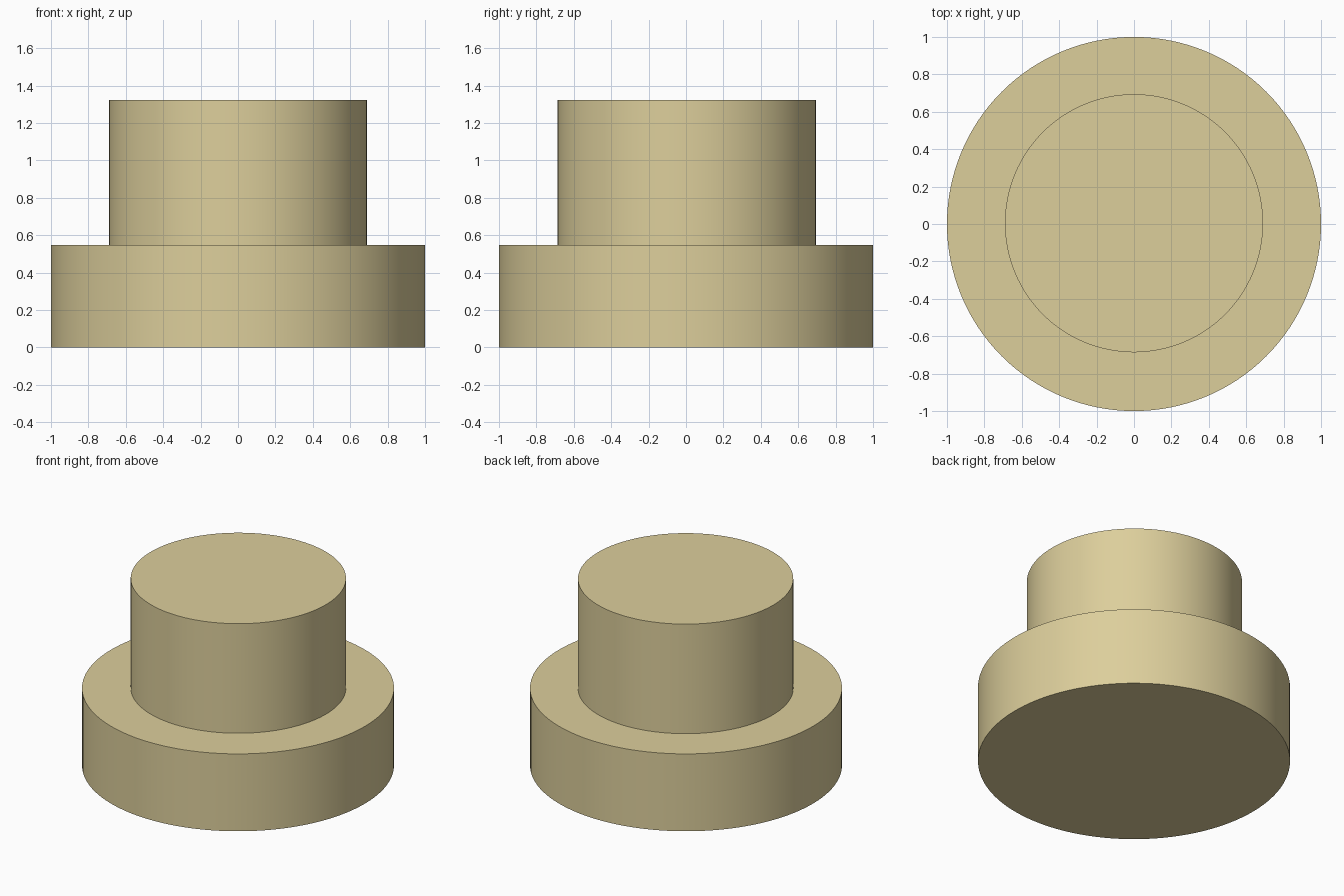
import bpy, bmesh
from math import cos, sin, tau, radians

if "Cube" in bpy.data.objects:
    bpy.data.objects.remove(bpy.data.objects["Cube"])

SIDES = 128
# Stepped profile, bottom to top: radius, height, y offset of the ring
PROFILE = [(1.0, 0.0, 0.0), (1.0, 0.547, 0.0),
           (0.69, 0.547, 0.004), (0.69, 1.322, 0.004)]

# One closed solid: wide base disc with a narrower cylindrical boss
bm = bmesh.new()
rings = [[bm.verts.new((r * cos(tau * i / SIDES), r * sin(tau * i / SIDES) + dy, z))
          for i in range(SIDES)] for r, z, dy in PROFILE]
for low, high in zip(rings, rings[1:]):
    for i in range(SIDES):
        j = (i + 1) % SIDES
        bm.faces.new((low[i], low[j], high[j], high[i]))
bm.faces.new(rings[0][::-1])
bm.faces.new(rings[-1])

mesh = bpy.data.meshes.new("stepped_cylinder")
bm.to_mesh(mesh)
bm.free()
obj = bpy.data.objects.new("stepped_cylinder", mesh)
bpy.context.collection.objects.link(obj)

# Sand colour
mat = bpy.data.materials.new("sand")
mat.diffuse_color = (0.72, 0.62, 0.33, 1.0)
mat.use_nodes = True
mat.node_tree.nodes["Principled BSDF"].inputs["Base Color"].default_value = mat.diffuse_color
mesh.materials.append(mat)

# Smooth walls, sharp rims
bpy.context.view_layer.objects.active = obj
obj.select_set(True)
bpy.ops.object.shade_smooth_by_angle(angle=radians(30))
